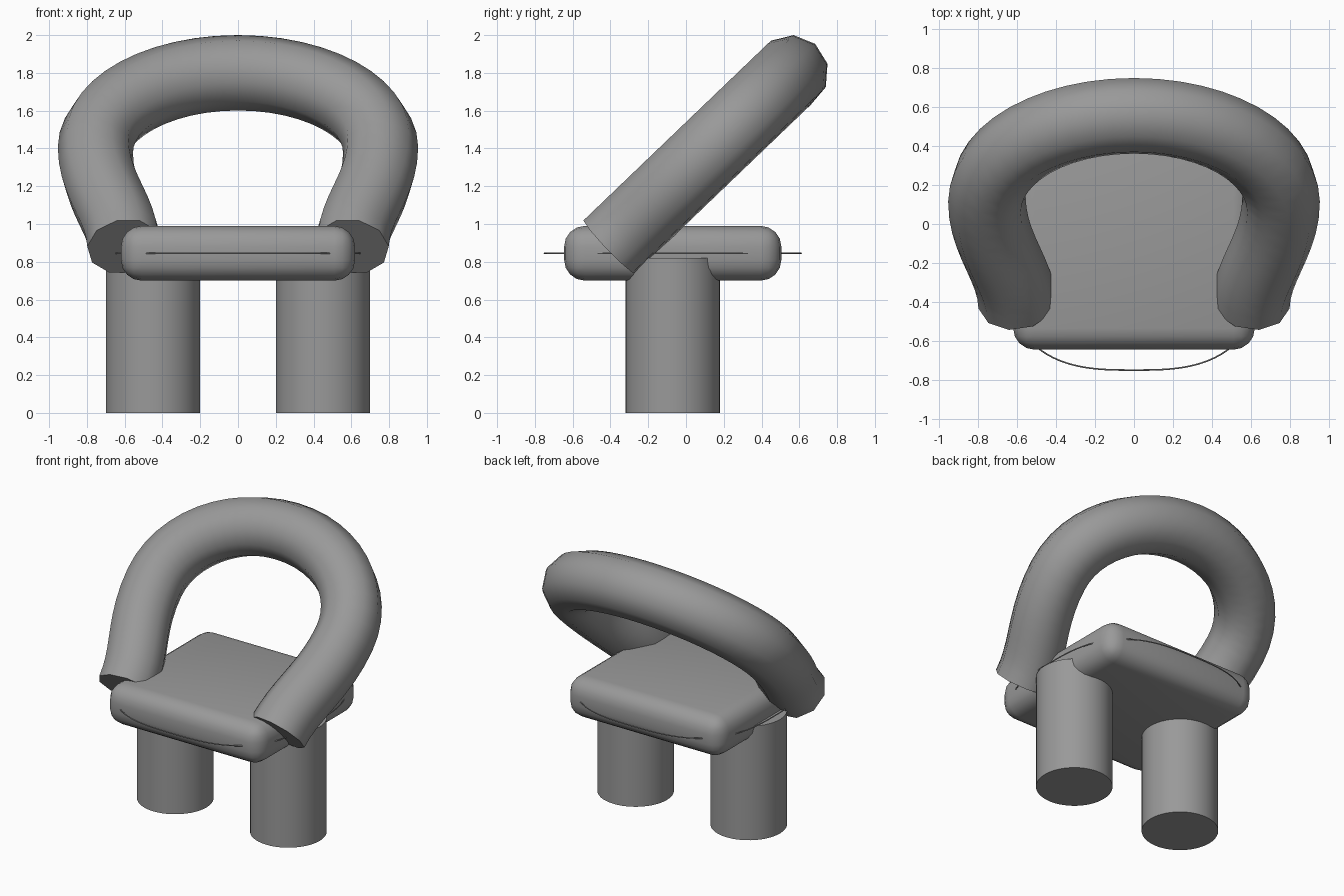
import bpy, bmesh, math
from mathutils import Vector
from mathutils.geometry import interpolate_bezier

cube = bpy.data.objects.get("Cube")
if cube:
    bpy.data.objects.remove(cube, do_unlink=True)

grey = bpy.data.materials.new("plain grey")
grey.use_nodes = True
grey.diffuse_color = (0.32, 0.32, 0.32, 1)
grey.node_tree.nodes["Principled BSDF"].inputs["Base Color"].default_value = grey.diffuse_color


def finish(obj, name, angle=40):
    """Name, colour and smooth a part."""
    obj.name = name
    obj.data.materials.clear()
    obj.data.materials.append(grey)
    bpy.ops.object.select_all(action="DESELECT")
    obj.select_set(True)
    bpy.context.view_layer.objects.active = obj
    bpy.ops.object.shade_smooth_by_angle(angle=math.radians(angle))


def sweep(name, path, tangents, normal, radius, sides, turn=0, closed=False):
    """Sweep a regular polygon along a path lying in the plane of the normal."""
    bm = bmesh.new()
    rings = []
    for p, t in zip(path, tangents):
        out = t.cross(normal).normalized()
        ring = []
        for k in range(sides):
            a = turn + math.tau * k / sides
            ring.append(bm.verts.new(p + radius * (math.cos(a) * out + math.sin(a) * normal)))
        rings.append(ring)
    pairs = list(zip(rings, rings[1:]))
    if closed:
        pairs.append((rings[-1], rings[0]))
    else:
        bm.faces.new(rings[0])
        bm.faces.new(rings[-1])
    for r, s in pairs:
        for k in range(sides):
            n = (k + 1) % sides
            bm.faces.new((r[k], r[n], s[n], s[k]))
    bmesh.ops.recalc_face_normals(bm, faces=bm.faces)
    mesh = bpy.data.meshes.new(name)
    bm.to_mesh(mesh)
    bm.free()
    obj = bpy.data.objects.new(name, mesh)
    bpy.context.collection.objects.link(obj)
    finish(obj, name, 45)


CENTRE_Y = -0.07

# Legs
for side, name in ((1, "left_leg"), (-1, "right_leg")):
    bpy.ops.mesh.primitive_cylinder_add(vertices=48, radius=0.25, depth=0.82,
                                        location=(side * 0.45, CENTRE_Y, 0.41))
    finish(bpy.context.object, name)

# Seat cushion
bpy.ops.mesh.primitive_cube_add(size=1, location=(0, CENTRE_Y, 0.845))
seat = bpy.context.object
seat.scale = (1.24, 1.15, 0.29)
bpy.ops.object.transform_apply(location=False, rotation=False, scale=True)
bevel = seat.modifiers.new("rounding", "BEVEL")
bevel.width = 0.11
bevel.segments = 4
bpy.ops.object.modifier_apply(modifier=bevel.name)
finish(seat, "seat")

# Thin piping ring round the seat, bulging out of each side
count, power = 96, 2 / 2.9
ring = []
for i in range(count):
    a = math.tau * i / count
    c, s = math.cos(a), math.sin(a)
    ring.append(Vector((math.copysign(abs(c) ** power, c) * 0.67,
                        CENTRE_Y + math.copysign(abs(s) ** power, s) * 0.68, 0.845)))
along = [ring[(i + 1) % count] - ring[i - 1] for i in range(count)]
sweep("seat_piping", ring, along, Vector((0, 0, 1)), 0.004, 6, closed=True)

# Thick tube forming arms and backrest, in a plane leaning backwards
lean = math.radians(43.8)
up = Vector((0, math.cos(lean), math.sin(lean)))
normal = Vector((0, -math.sin(lean), math.cos(lean)))
base = Vector((0, -0.405, 0.88))


def point(x, v):
    return Vector((x, v, 0))


arm = interpolate_bezier(point(0.6, 0), point(0.61, 0.25),
                         point(0.755, 0.42), point(0.755, 0.74), 10)
back = interpolate_bezier(point(0.755, 0.74), point(0.755, 1.066),
                          point(0.417, 1.33), point(0, 1.33), 13)
half = arm + back[1:]
flat = half + [point(-p.x, p.y) for p in reversed(half[:-1])]
path = [base + Vector((p.x, 0, 0)) + up * p.y for p in flat]
last = len(path) - 1
tangents = [path[min(i + 1, last)] - path[max(i - 1, 0)] for i in range(last + 1)]
sweep("arm_and_back_tube", path, tangents, normal, 0.2, 10, turn=math.radians(6))
